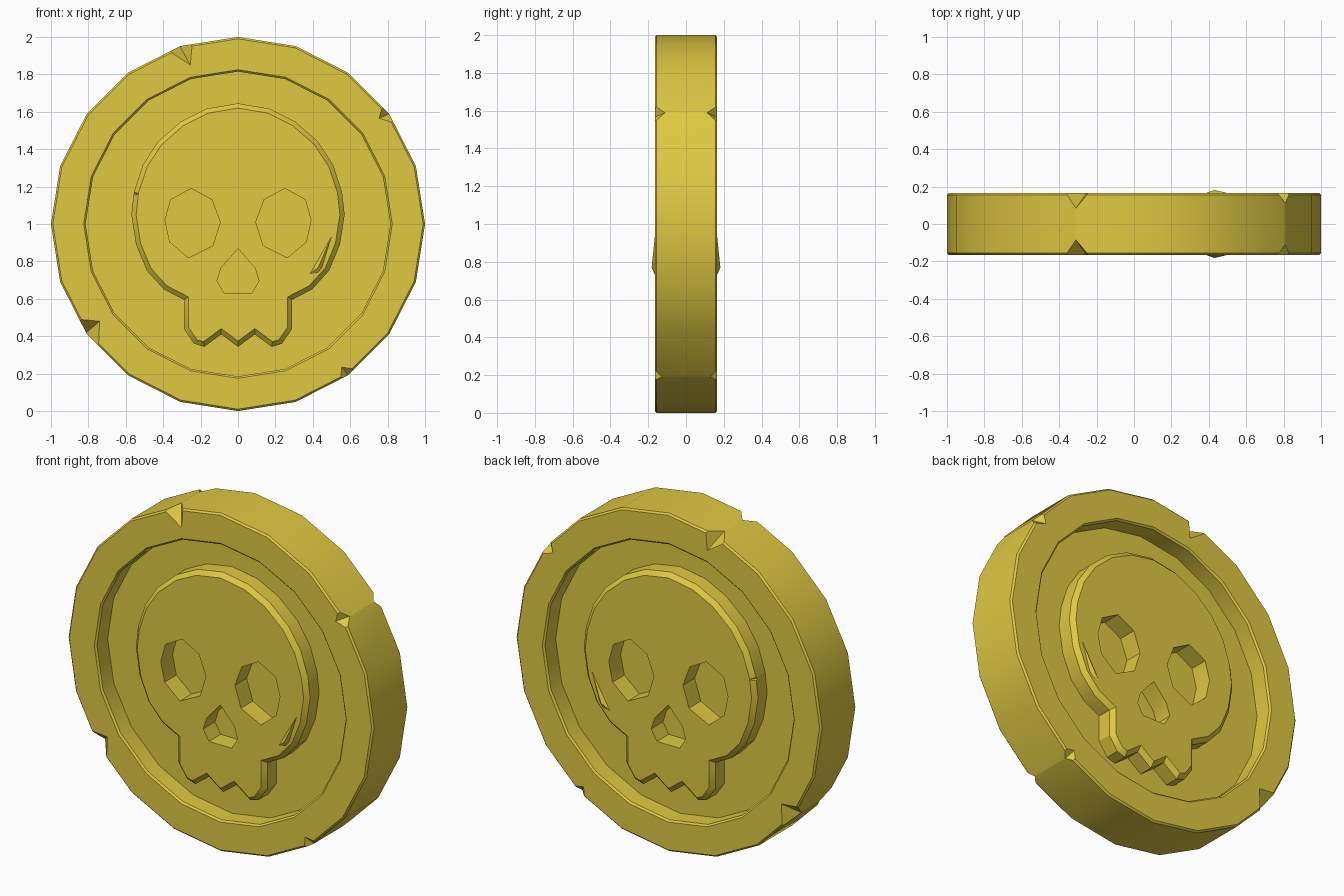
import bpy, bmesh, math
from mathutils import Vector

cube = bpy.data.objects.get("Cube")
if cube:
    bpy.data.objects.remove(cube, do_unlink=True)

GOLD = (0.74, 0.58, 0.055, 1)
gold = bpy.data.materials.new("old_gold")
gold.use_nodes = True
gold.diffuse_color = GOLD
gold.node_tree.nodes["Principled BSDF"].inputs["Base Color"].default_value = GOLD

HALF = 0.165      # half thickness of the coin
FIELD = 0.055     # half thickness of the sunken field
SIDES = 20


def make(name, bm):
    bmesh.ops.recalc_face_normals(bm, faces=bm.faces)
    mesh = bpy.data.meshes.new(name)
    bm.to_mesh(mesh)
    bm.free()
    mesh.materials.append(gold)
    obj = bpy.data.objects.new(name, mesh)
    bpy.context.collection.objects.link(obj)
    return obj


def mirrored(half):
    """Complete an outline that starts on the centre line."""
    return half + [(-x, z) for x, z in reversed(half) if x > 0]


def prism(name, outline, half, bevel=0):
    bm = bmesh.new()
    face = bm.faces.new([bm.verts.new((x, -half, z)) for x, z in outline])
    ext = bmesh.ops.extrude_face_region(bm, geom=[face], use_keep_orig=True)
    moved = [v for v in ext["geom"] if isinstance(v, bmesh.types.BMVert)]
    bmesh.ops.translate(bm, verts=moved, vec=(0, 2 * half, 0))
    if bevel:
        bmesh.ops.recalc_face_normals(bm, faces=bm.faces)
        rims = [e for e in bm.edges
                if abs(e.verts[0].co.y - e.verts[1].co.y) < 1e-4]
        bmesh.ops.bevel(bm, geom=rims, offset=bevel, segments=1, affect='EDGES')
    return make(name, bm)


def hull(name, points):
    bm = bmesh.new()
    for p in points:
        bm.verts.new(p)
    bmesh.ops.convex_hull(bm, input=bm.verts)
    return make(name, bm)


def notch(a, b, tip, deep, depth, side):
    """Wedge cutter: a valley from tip on the face to deep on the rim."""
    y = side * HALF
    a, b, t = (Vector((p[0], y, p[1])) for p in (a, b, tip))
    d = Vector((deep[0], side * (HALF - depth), deep[1]))
    m = (t + d) / 2
    return hull("notch_cutter", [m + 2.2 * (a - m), m + 2.2 * (b - m),
                                 m + 1.8 * (t - m), m + 1.8 * (d - m)])


def cut(target, cutters):
    bpy.context.view_layer.objects.active = target
    for c in cutters:
        mod = target.modifiers.new("cut", 'BOOLEAN')
        mod.operation = 'DIFFERENCE'
        mod.solver = 'EXACT'
        mod.object = c
        bpy.ops.object.modifier_apply(modifier=mod.name)
        bpy.data.objects.remove(c, do_unlink=True)


# Coin: turned profile with a raised rim on both sides
front = [(0, -FIELD), (0.815, -FIELD), (0.815, -HALF + 0.01), (0.825, -HALF),
         (0.99, -HALF), (1, -HALF + 0.01)]
profile = front + [(r, -y) for r, y in reversed(front)]
bm = bmesh.new()
rings = []
for r, y in profile:
    if r == 0:
        rings.append([bm.verts.new((0, y, 1))])
        continue
    rings.append([bm.verts.new((r * math.sin(k * math.tau / SIDES), y,
                                1 + r * math.cos(k * math.tau / SIDES)))
                  for k in range(SIDES)])
for p, q in zip(rings, rings[1:]):
    if len(p) == 1:
        bm.faces.new(q)
    elif len(q) == 1:
        bm.faces.new(p)
    else:
        for k in range(SIDES):
            n = (k + 1) % SIDES
            bm.faces.new((p[k], p[n], q[n], q[k]))
for ring in (rings[0], rings[-1]):
    bm.verts.remove(ring[0])
coin = make("coin", bm)

# Battle-worn nicks in the rim, the same on both sides
nicks = [((-0.37, 1.925), (-0.245, 1.96), (-0.255, 1.85), (-0.31, 1.95), 0.08),
         ((0.77, 1.625), (0.835, 1.54), (0.755, 1.565), (0.81, 1.59), 0.055),
         ((-0.845, 0.49), (-0.745, 0.36), (-0.74, 0.48), (-0.81, 0.42), 0.08),
         ((0.55, 0.18), (0.62, 0.225), (0.555, 0.235), (0.59, 0.19), 0.04)]
cut(coin, [notch(*n, s) for n in nicks for s in (-1, 1)])

# Skull relief: one bevelled prism showing on both sides
skull_half = [(0, 1.645), (0.166, 1.617), (0.305, 1.548), (0.428, 1.44),
              (0.508, 1.318), (0.556, 1.173), (0.57, 1.05), (0.545, 0.89),
              (0.487, 0.75), (0.396, 0.65), (0.29, 0.595), (0.29, 0.44),
              (0.235, 0.36), (0.18, 0.343), (0.09, 0.41), (0, 0.343)]
skull = prism("skull", mirrored(skull_half), HALF, bevel=0.025)

# Eye sockets and nose go down to the field
eye = [(0.25, 1.19), (0.36, 1.13), (0.39, 1.02), (0.365, 0.905),
       (0.265, 0.82), (0.135, 0.885), (0.095, 1.01), (0.14, 1.13)]
nose = mirrored([(0, 0.868), (0.09, 0.766), (0.112, 0.696), (0.075, 0.632)])
holes = [prism("eye_cutter", [(s * x, z) for x, z in eye], 0.3) for s in (1, -1)]
holes.append(prism("nose_cutter", nose, 0.3))
chips = [notch((-0.55, 1.185), (-0.56, 1.135), (-0.53, 1.16),
               (-0.56, 1.16), 0.04, s) for s in (-1, 1)]
cut(skull, holes + chips)

# Small raised burr on the cheek of each side
burrs = [hull(name, [(0.43, s * 0.182, 0.77), (0.485, s * 0.13, 0.755),
                     (0.37, s * 0.16, 0.72), (0.42, s * 0.13, 0.68),
                     (0.52, s * 0.16, 0.98)])
         for name, s in (("front_burr", -1), ("back_burr", 1))]

# Smooth the turned sides, keep the bevels crisp
for obj in [coin, skull] + burrs:
    bpy.ops.object.select_all(action='DESELECT')
    obj.select_set(True)
    bpy.context.view_layer.objects.active = obj
    bpy.ops.object.shade_smooth_by_angle(angle=math.radians(30))
